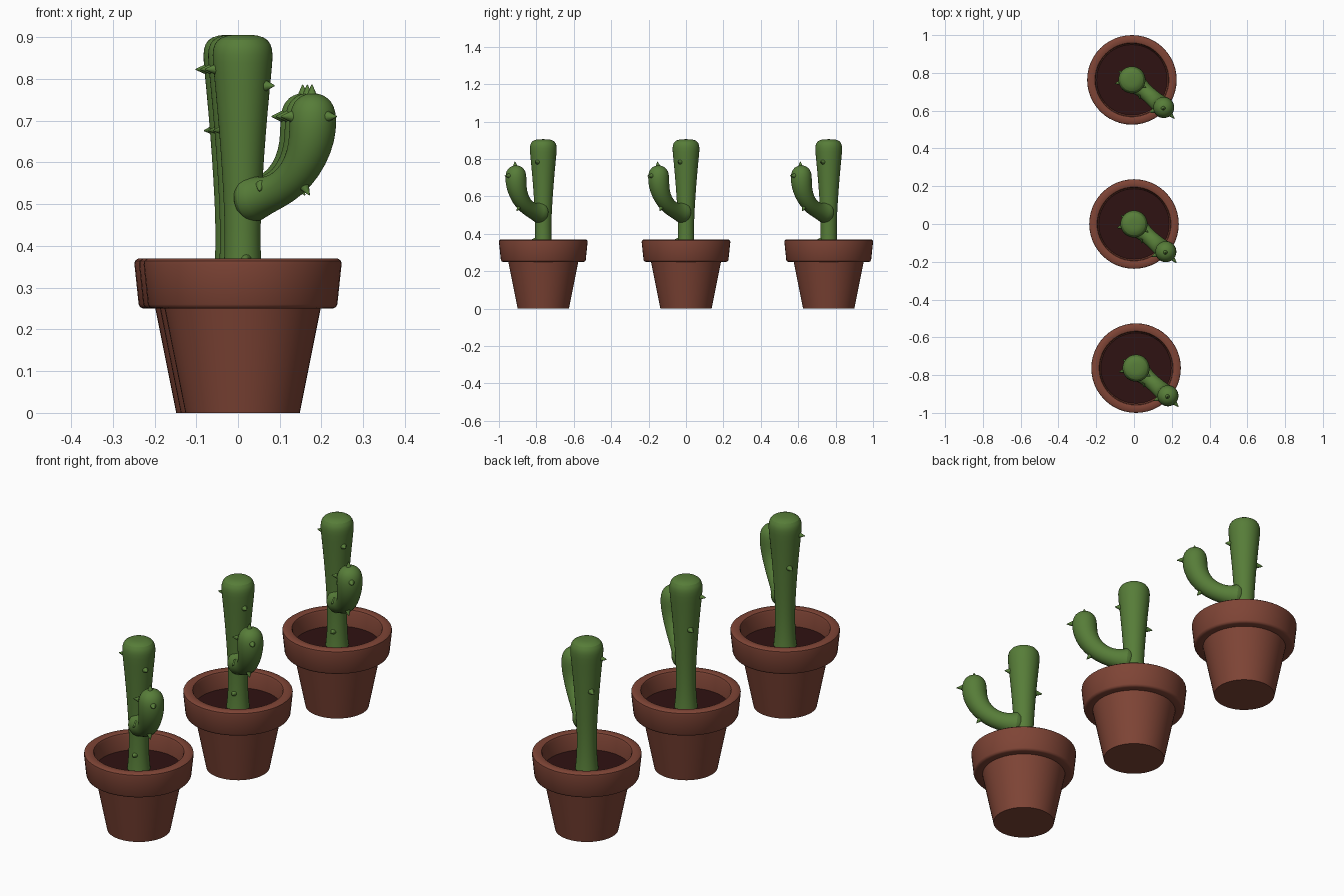
import bpy, bmesh, math
from mathutils import Vector

if "Cube" in bpy.data.objects:
    bpy.data.objects.remove(bpy.data.objects["Cube"])


def material(name, color):
    m = bpy.data.materials.new(name)
    m.diffuse_color = (*color, 1)
    m.use_nodes = True
    m.node_tree.nodes["Principled BSDF"].inputs["Base Color"].default_value = m.diffuse_color
    return m


terracotta = material("terracotta", (0.21, 0.058, 0.036))
dirt = material("soil", (0.028, 0.006, 0.006))
green = material("cactus_green", (0.095, 0.205, 0.04))


def make_object(name, bm, mat, subsurf=0):
    bmesh.ops.recalc_face_normals(bm, faces=bm.faces)
    me = bpy.data.meshes.new(name)
    bm.to_mesh(me)
    bm.free()
    me.materials.append(mat)
    ob = bpy.data.objects.new(name, me)
    bpy.context.collection.objects.link(ob)
    bpy.ops.object.select_all(action='DESELECT')
    bpy.context.view_layer.objects.active = ob
    ob.select_set(True)
    bpy.ops.object.shade_smooth_by_angle(angle=math.radians(45))
    if subsurf:
        mod = ob.modifiers.new("smooth", 'SUBSURF')
        mod.levels = mod.render_levels = subsurf
    return ob


def tube(stations, side, n):
    """Skin rings given as (centre, radius); ends are closed with fans."""
    bm = bmesh.new()
    rings = []
    pts = [Vector(c) for c, r in stations]
    for i, (c, r) in enumerate(stations):
        t = (pts[min(i + 1, len(pts) - 1)] - pts[max(i - 1, 0)]).normalized()
        u = Vector(side)
        v = t.cross(u)
        rings.append([bm.verts.new(pts[i] + r * (math.cos(a) * u + math.sin(a) * v))
                      for a in (2 * math.pi * k / n for k in range(n))])
    for a, b in zip(rings, rings[1:]):
        for k in range(n):
            bm.faces.new((a[k], a[(k + 1) % n], b[(k + 1) % n], b[k]))
    for ring, p in ((rings[0], pts[0]), (rings[-1], pts[-1])):
        tip = bm.verts.new(p)
        for k in range(n):
            bm.faces.new((ring[k], ring[(k + 1) % n], tip))
    return bm


def lathe(profile, n):
    """Revolve (radius, z) points about z; radius 0 ends become poles."""
    bm = bmesh.new()
    vs = [bm.verts.new((r, 0, z)) for r, z in profile]
    es = [bm.edges.new(e) for e in zip(vs, vs[1:])]
    bmesh.ops.spin(bm, geom=vs + es, cent=(0, 0, 0), axis=(0, 0, 1),
                   angle=2 * math.pi, steps=n, use_merge=True)
    bmesh.ops.remove_doubles(bm, verts=bm.verts, dist=1e-5)
    return bm


parts = []

# pot: tapered body, overhanging rounded rim, open inside
parts.append(make_object("pot", lathe([
    (0, 0), (0.137, 0), (0.187, 0.25), (0.216, 0.25), (0.223, 0.253), (0.227, 0.26),
    (0.237, 0.355), (0.236, 0.364), (0.228, 0.37), (0.204, 0.37), (0.196, 0.367),
    (0.192, 0.358), (0.186, 0.28)], 48), terracotta))

# soil disc
parts.append(make_object("soil", lathe([(0, 0.29), (0.189, 0.29)], 48), dirt))

# trunk, widening upward to a rounded top
parts.append(make_object("cactus_trunk", lathe([
    (0.052, 0.28), (0.046, 0.33), (0.043, 0.4), (0.044, 0.48), (0.049, 0.57),
    (0.056, 0.67), (0.066, 0.78), (0.073, 0.845), (0.0725, 0.872), (0.063, 0.895),
    (0.038, 0.905), (0, 0.906)], 24), green, 1))

# arm: sweeps out of the trunk and bends upward; (distance out, z, radius)
az = math.radians(-41)
ca, sa = math.cos(az), math.sin(az)
arm = [(0.0, 0.51, 0.04), (0.03, 0.513, 0.06), (0.05, 0.516, 0.051), (0.085, 0.523, 0.043),
       (0.13, 0.54, 0.042), (0.172, 0.57, 0.045), (0.204, 0.612, 0.050),
       (0.221, 0.66, 0.056), (0.224, 0.705, 0.0575), (0.223, 0.735, 0.052),
       (0.223, 0.756, 0.036), (0.223, 0.765, 0.014)]
parts.append(make_object("cactus_arm", tube(
    [((s * ca, s * sa, z), r) for s, z, r in arm], (-sa, ca, 0), 24), green, 1))

# spines: (base, tip)
spines = [
    ((-0.062, -0.014, 0.823), (-0.09, -0.02, 0.823)),
    ((-0.044, 0.031, 0.678), (-0.070, 0.046, 0.676)),
    ((0.055, -0.031, 0.784), (0.076, -0.043, 0.784)),
    ((0.008, -0.038, 0.368), (0.011, -0.062, 0.368)),
    ((0.045, -0.076, 0.545), (0.040, -0.102, 0.532)),
    ((0.146, -0.129, 0.545), (0.160, -0.141, 0.522)),
    ((0.117, -0.163, 0.71), (0.092, -0.172, 0.71)),
    ((0.203, -0.182, 0.71), (0.225, -0.206, 0.71)),
    ((0.166, -0.150, 0.758), (0.166, -0.152, 0.786)),
]
bm = bmesh.new()
for base, tip in spines:
    b, d = Vector(base), Vector(tip) - Vector(base)
    cone = bmesh.ops.create_cone(bm, cap_ends=True, segments=10, radius1=0.014,
                                 radius2=0.0015, depth=d.length)["verts"]
    q = d.to_track_quat('Z', 'Y')
    for v in cone:
        v.co = b + d / 2 + q @ v.co
parts.append(make_object("cactus_spines", bm, green))

# three potted cacti in a row
places = [("front", 0.011, -0.763), ("middle", 0, 0.0), ("back", -0.011, 0.763)]
for label, x, y in places:
    for ob in parts:
        c = ob.copy()
        c.name = f"{label}_{ob.name}"
        c.location = (x, y, 0)
        bpy.context.collection.objects.link(c)
for ob in parts:
    bpy.data.objects.remove(ob)
